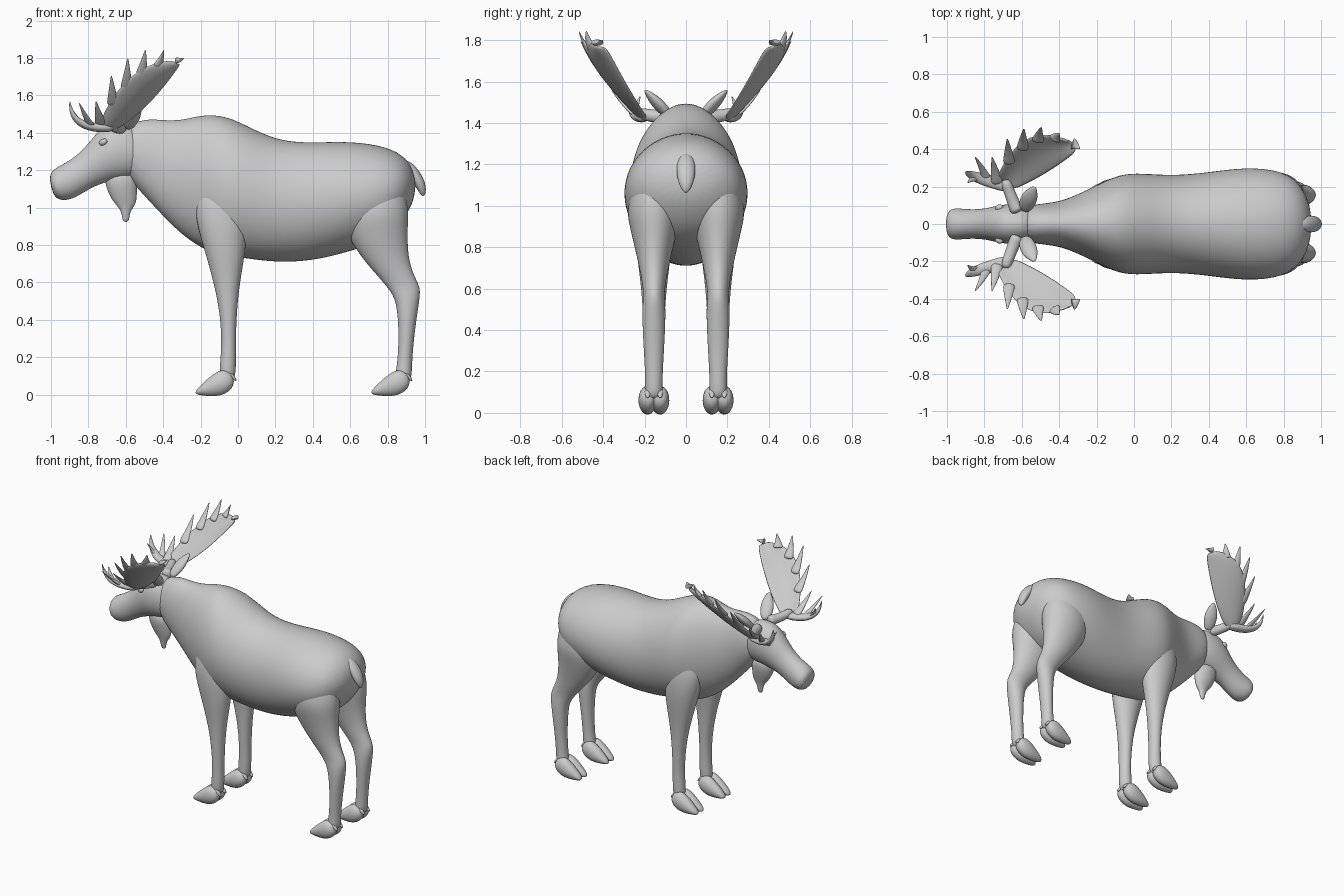
import bpy, bmesh, math
from mathutils import Vector

cube = bpy.data.objects.get("Cube")
if cube:
    bpy.data.objects.remove(cube)

# One plain grey for the whole animal
grey = (.6, .6, .6, 1)
hide = bpy.data.materials.new("plain_grey")
hide.use_nodes = True
hide.diffuse_color = grey
hide.node_tree.nodes["Principled BSDF"].inputs["Base Color"].default_value = grey


def finish(name, bm, mirrored=False, thickness=0):
    """Turn a bmesh into a smooth object, optionally mirrored across the body."""
    bmesh.ops.recalc_face_normals(bm, faces=bm.faces)
    for face in bm.faces:
        face.smooth = True
    mesh = bpy.data.meshes.new(name)
    bm.to_mesh(mesh)
    bm.free()
    mesh.materials.append(hide)
    obj = bpy.data.objects.new(name, mesh)
    bpy.context.collection.objects.link(obj)
    if thickness:
        solid = obj.modifiers.new("thickness", 'SOLIDIFY')
        solid.thickness = thickness
        solid.offset = 0
    if mirrored:
        mirror = obj.modifiers.new("mirror", 'MIRROR')
        mirror.use_axis = (False, True, False)
        mirror.use_mirror_merge = False
    subdivision = obj.modifiers.new("subdivision", 'SUBSURF')
    subdivision.levels = subdivision.render_levels = 2


def skin(rings):
    """Bridge a row of closed rings of points and cap both ends."""
    bm = bmesh.new()
    rings = [[bm.verts.new(point) for point in ring] for ring in rings]
    for lower, upper in zip(rings, rings[1:]):
        for i in range(len(lower)):
            bm.faces.new((lower[i - 1], lower[i], upper[i], upper[i - 1]))
    bm.faces.new(rings[0])
    bm.faces.new(rings[-1])
    return bm


def circle(sides):
    """Cosine and sine pairs around a full turn."""
    for i in range(sides):
        angle = math.tau * i / sides
        yield math.cos(angle), math.sin(angle)


def loft(name, sections, tilt=0.0, side=0.0, shift=0.0, sides=16):
    """Oval sections: centre x, centre z, half depth, half width.

    Tilt leans the sections forward; parts set off to the side are mirrored."""
    lean_x, lean_z = -math.sin(tilt), math.cos(tilt)
    rings = [[(x + shift + c * depth * lean_x, side + s * width, z + c * depth * lean_z)
              for c, s in circle(sides)]
             for x, z, depth, width in sections]
    finish(name, skin(rings), mirrored=side > 0)


def bend(start, control, end, t):
    """Point on a quadratic curve."""
    near = Vector(start).lerp(Vector(control), t)
    far = Vector(control).lerp(Vector(end), t)
    return near.lerp(far, t)


def horn(name, start, control, end, base, tip, bulge=0.0, flat=1.0, steps=4):
    """Curved, tapering, mirrored tube that may swell in the middle."""
    rings = []
    for step in range(steps + 1):
        t = step / steps
        along = (Vector(control) - Vector(start)).lerp(Vector(end) - Vector(control), t)
        turn = along.to_track_quat('Z', 'Y')
        radius = base + (tip - base) * t + bulge * math.sin(math.pi * t)
        centre = bend(start, control, end, t)
        rings.append([centre + turn @ Vector((c * radius, s * radius * flat, 0))
                      for c, s in circle(8)])
    finish(name, skin(rings), mirrored=True)


LEVEL = math.pi / 2
LEG_SIDE = .155

# Trunk, from the neck over the shoulder hump to the rump
loft("body", [
    (-.62, 1.31, .12, .09), (-.5, 1.27, .21, .11), (-.4, 1.21, .26, .12),
    (-.3, 1.16, .31, .16), (-.2, 1.14, .36, .21), (-.1, 1.12, .38, .26),
    (0, 1.1, .37, .28), (.2, 1.03, .33, .26), (.4, 1.03, .32, .28),
    (.6, 1.06, .3, .31), (.8, 1.08, .25, .29), (.9, 1.11, .16, .21),
    (.95, 1.12, .06, .08)], sides=20)

# Head with a drooping muzzle
loft("head", [
    (-.5, 1.32, .13, .08), (-.6, 1.31, .16, .11), (-.7, 1.29, .15, .11),
    (-.8, 1.21, .1, .08), (-.9, 1.14, .1, .08), (-.97, 1.12, .09, .09),
    (-1, 1.11, .05, .06)], tilt=.25)

# Hanging throat flap and short tail
loft("throat_flap", [
    (-.63, 1.2, .1, .07), (-.62, 1.08, .08, .05), (-.6, 1.02, .06, .03),
    (-.6, .98, .02, .02), (-.6, .92, .02, .01)], tilt=LEVEL)
loft("tail", [
    (.87, 1.26, .04, .03), (.94, 1.19, .04, .05),
    (.98, 1.11, .03, .04), (.99, 1.06, .01, .01)], tilt=LEVEL)

# Legs, from shoulder or hip down to the ankle
loft("front_legs", [
    (-.1, 1.2, .08, .03), (-.1, 1, .15, .1), (-.07, .8, .12, .09),
    (-.06, .6, .07, .06), (-.05, .4, .04, .05), (-.05, .2, .04, .04),
    (-.06, .06, .05, .05)], LEVEL, LEG_SIDE)
loft("hind_legs", [
    (.76, 1.2, .1, .06), (.74, 1, .18, .14), (.73, .9, .18, .12),
    (.78, .74, .13, .08), (.84, .64, .1, .06), (.89, .57, .09, .05),
    (.91, .5, .06, .06), (.9, .3, .04, .05), (.89, .15, .04, .04),
    (.88, .06, .05, .05)], LEVEL, LEG_SIDE)

# Cloven hooves with a small claw behind each toe
toe = [(.92, .07, .03, .03), (.86, .07, .08, .05), (.78, .04, .05, .04), (.71, .01, .01, .02)]
claw = [(.89, .12, .02, .02), (.93, .07, .01, .01)]
for place, shift in (("front", -.94), ("hind", 0)):
    for half, offset in (("inner", -.03), ("outer", .03)):
        loft(f"{place}_{half}_toes", toe, 0, LEG_SIDE + offset, shift)
        loft(f"{place}_{half}_claws", claw, LEVEL, LEG_SIDE + offset, shift)

# Ears and eyes
horn("ears", (-.59, .07, 1.42), (-.56, .14, 1.5), (-.53, .2, 1.56), .03, .01, bulge=.03, flat=.6)
horn("eyes", (-.74, .08, 1.34), (-.72, .09, 1.35), (-.7, .09, 1.36), .01, .01, bulge=.01)

# Antler palms: a shallow dish between a rear edge and a tined edge
rear_edge = (-.65, .18, 1.42), (-.48, .24, 1.5), (-.3, .39, 1.78)
tined_edge = (-.75, .22, 1.44), (-.61, .59, 1.79), (-.34, .44, 1.79)
tip_line = (-.76, .36, 1.57), (-.56, .66, 1.97), (-.29, .4, 1.8)
sag = Vector((0, .02, -.02))
palm = bmesh.new()
rows = []
for step in range(7):
    rear, front = bend(*rear_edge, step / 6), bend(*tined_edge, step / 6)
    rows.append([palm.verts.new(p) for p in (rear, rear.lerp(front, .5) + sag, front)])
for row, following in zip(rows, rows[1:]):
    for k in range(2):
        palm.faces.new((row[k], row[k + 1], following[k + 1], following[k]))
finish("antler_palms", palm, mirrored=True, thickness=.02)


def tine(name, root, tip, radius):
    """Flat pointed tine that sags a little before rising to its tip."""
    root, tip = Vector(root), Vector(tip)
    horn(name, root, root.lerp(tip, .5) + sag / 2, tip, radius, .003, flat=.5)


# Tines fan out from the palm, their broad roots buried inside its edge
for step in range(6):
    t = step / 5
    root = bend(*tined_edge, t).lerp(bend(*rear_edge, t), .2)
    tine(f"palm_tines_{step}", root, bend(*tip_line, t), .04)

# Beams carrying the antlers, with forked brow branches in front
horn("antler_beams", (-.62, .06, 1.43), (-.65, .12, 1.42), (-.69, .24, 1.45), .04, .03)
brow = (-.66, .2, 1.43), (-.9, .26, 1.4), (-.9, .28, 1.57)
horn("brow_branches", *brow, .04, .003, bulge=.01, flat=.7, steps=6)
tine("brow_tines_outer", bend(*brow, .3), (-.85, .36, 1.56), .03)
tine("brow_tines_inner", bend(*brow, .5), (-.89, .22, 1.53), .03)
